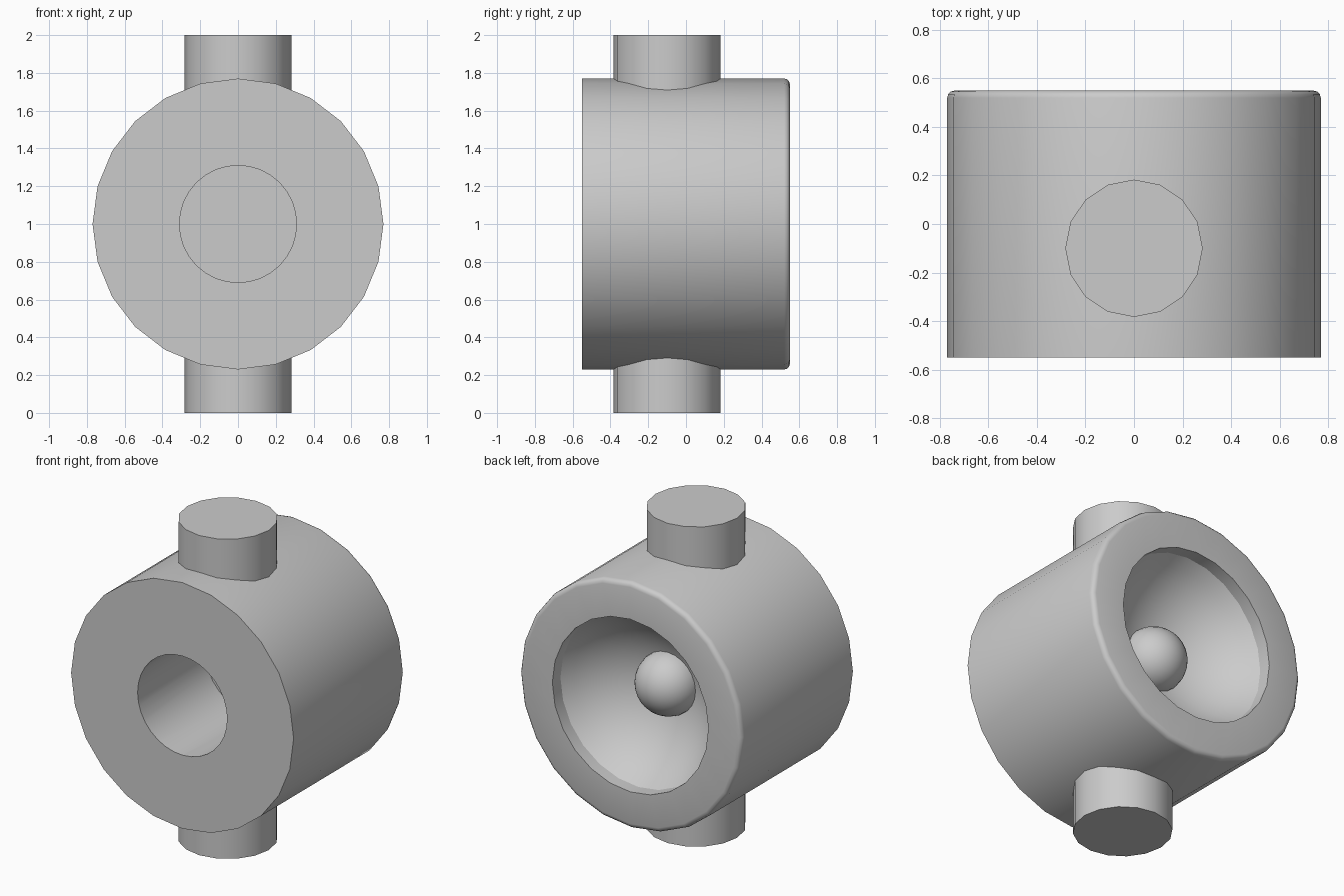
import bpy, bmesh, math
from mathutils import Matrix

cube = bpy.data.objects.get("Cube")
if cube:
    bpy.data.objects.remove(cube, do_unlink=True)

grey = bpy.data.materials.new("plain_grey")
grey.use_nodes = True
grey.diffuse_color = (0.6, 0.6, 0.6, 1)
grey.node_tree.nodes["Principled BSDF"].inputs["Base Color"].default_value = (0.6, 0.6, 0.6, 1)

MID = 1.0        # height of the housing axis
TURN = Matrix.Rotation(math.radians(-90), 4, 'X')   # local z becomes +y


def finish(name, bm, smooth=True):
    bmesh.ops.remove_doubles(bm, verts=bm.verts, dist=0.0005)
    bmesh.ops.recalc_face_normals(bm, faces=bm.faces)
    mesh = bpy.data.meshes.new(name)
    bm.to_mesh(mesh)
    bm.free()
    mesh.materials.append(grey)
    obj = bpy.data.objects.new(name, mesh)
    bpy.context.collection.objects.link(obj)
    if smooth:
        shade(obj)
    return obj


def shade(obj):
    bpy.ops.object.select_all(action='DESELECT')
    obj.select_set(True)
    bpy.context.view_layer.objects.active = obj
    bpy.ops.object.shade_smooth_by_angle(angle=math.radians(32))


def lathe(name, profile, sides):
    """Spin (radius, y) points around the housing axis."""
    bm = bmesh.new()
    verts = [bm.verts.new((r, y, MID)) for r, y in profile]
    edges = [bm.edges.new(pair) for pair in zip(verts, verts[1:])]
    bmesh.ops.spin(bm, geom=verts + edges, cent=(0, 0, MID), axis=(0, 1, 0),
                   angle=math.tau, steps=sides, use_duplicate=False)
    return finish(name, bm, smooth=False)


def cylinder(name, radius, length, sides, matrix, smooth=True):
    bm = bmesh.new()
    bmesh.ops.create_cone(bm, cap_ends=True, segments=sides, radius1=radius,
                          radius2=radius, depth=length, matrix=matrix)
    return finish(name, bm, smooth)


# Housing: drum with a rounded back edge, stepped rim and concave dish
R, BACK, BEVEL = 0.77, 0.55, 0.03
DISH_R, DISH_Y, DISH_BOTTOM = 0.54, 0.47, 0.15
profile = [(0, -BACK), (R, -BACK)]
for i in range(4):
    a = math.radians(30 * i)
    profile.append((R - BEVEL + BEVEL * math.cos(a), BACK - BEVEL + BEVEL * math.sin(a)))
profile.append((DISH_R, BACK))
depth = DISH_Y - DISH_BOTTOM
ball = (DISH_R ** 2 + depth ** 2) / (2 * depth)
spread = math.asin(DISH_R / ball)
for i in range(9):
    a = spread * (1 - i / 8)
    profile.append((ball * math.sin(a), DISH_BOTTOM + ball * (1 - math.cos(a))))
housing = lathe("housing", profile, 24)

# Round blind hole in the front
HOLE_BOTTOM = 0.12
start = -0.8
cutter = cylinder("hole_cutter", 0.31, HOLE_BOTTOM - start, 32,
                  Matrix.Translation((0, (HOLE_BOTTOM + start) / 2, MID)) @ TURN, False)
cutter.hide_render = True
cut = housing.modifiers.new("front_hole", 'BOOLEAN')
cut.operation = 'DIFFERENCE'
cut.solver = 'EXACT'
cut.object = cutter
bpy.context.view_layer.objects.active = housing
bpy.ops.object.modifier_apply(modifier=cut.name)
bpy.data.objects.remove(cutter, do_unlink=True)
shade(housing)

# Bulb: dome rising from the bottom of the dish
BULB_R = 0.195
dome = [(BULB_R, DISH_BOTTOM)]
for i in range(9):
    a = math.pi / 2 * i / 8
    dome.append((BULB_R * math.cos(a), 0.17 + BULB_R * math.sin(a)))
shade(lathe("bulb", dome, 24))

# Mounting pegs above and below
PEG = 0.36
for name, z in (("bottom_peg", PEG / 2), ("top_peg", 2 - PEG / 2)):
    cylinder(name, 0.283, PEG, 16, Matrix.Translation((0, -0.1, z)))
